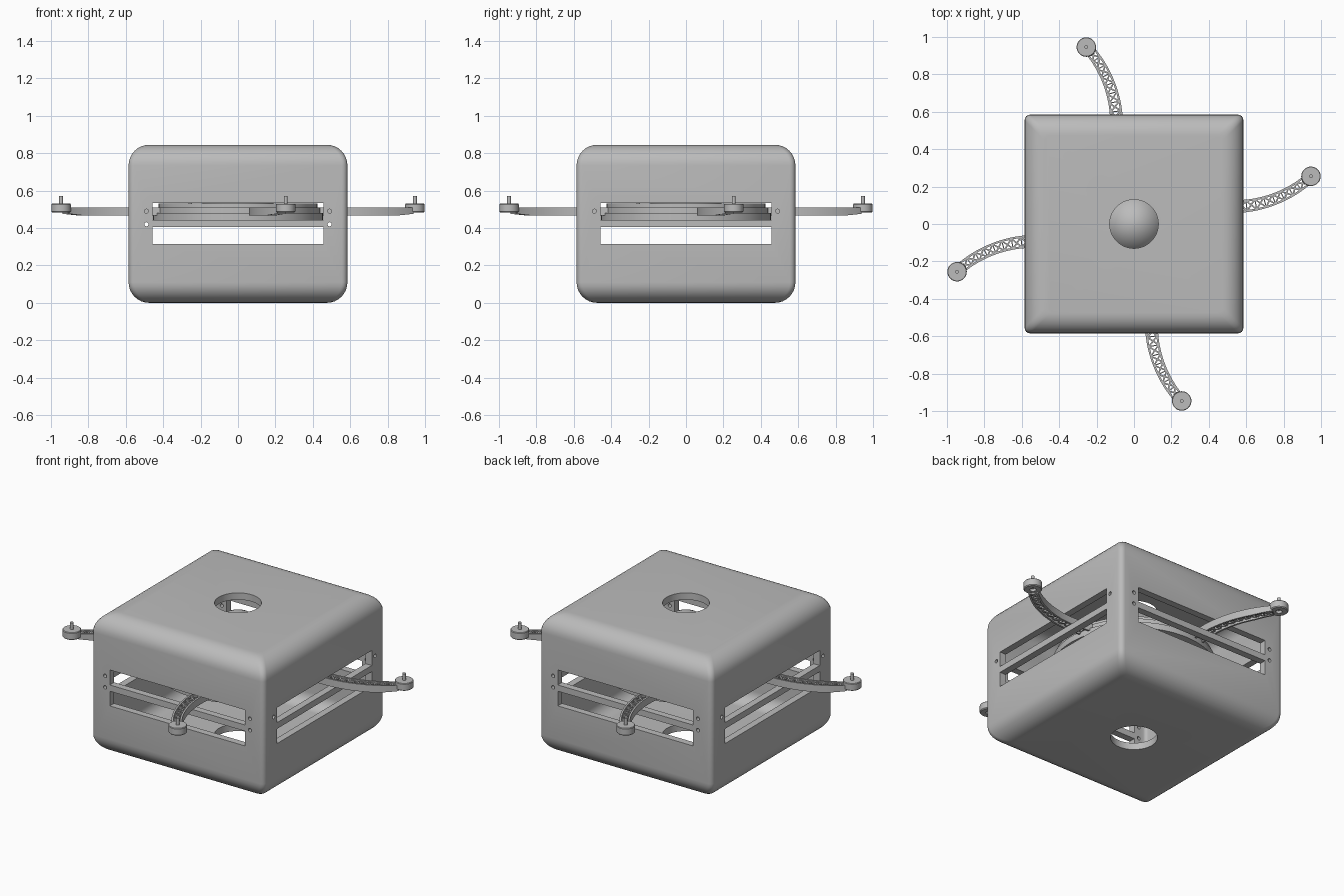
import bpy, bmesh
from math import sin, cos, pi, radians
from mathutils import Vector

if "Cube" in bpy.data.objects:
    bpy.data.objects.remove(bpy.data.objects["Cube"], do_unlink=True)

GREY = (0.5, 0.5, 0.5, 1)
mat = bpy.data.materials.new("plain grey")
mat.use_nodes = True
mat.diffuse_color = GREY
mat.node_tree.nodes["Principled BSDF"].inputs["Base Color"].default_value = GREY


def finish(bm, name, smooth=True):
    bmesh.ops.recalc_face_normals(bm, faces=bm.faces)
    me = bpy.data.meshes.new(name)
    bm.to_mesh(me)
    bm.free()
    me.materials.append(mat)
    ob = bpy.data.objects.new(name, me)
    bpy.context.collection.objects.link(ob)
    if smooth:
        shade(ob)
    return ob


def activate(ob):
    bpy.ops.object.select_all(action='DESELECT')
    ob.select_set(True)
    bpy.context.view_layer.objects.active = ob


def shade(ob):
    activate(ob)
    bpy.ops.object.shade_smooth_by_angle(angle=radians(30))


def skin(bm, rings):
    """Bridge stacked rings of points and cap both ends."""
    loops = [[bm.verts.new(p) for p in ring] for ring in rings]
    n = len(loops[0])
    for a, b in zip(loops, loops[1:]):
        for i in range(n):
            j = (i + 1) % n
            bm.faces.new((a[i], a[j], b[j], b[i]))
    bm.faces.new(loops[0][::-1])
    bm.faces.new(loops[-1])


def lathe(bm, profile, at=(0, 0), n=64):
    skin(bm, [[(at[0] + r * cos(2 * pi * i / n), at[1] + r * sin(2 * pi * i / n), z)
               for i in range(n)] for r, z in profile])


def rounded_block(name, half, z0, z1, r, corner, steps=8):
    """Square block: large rounding above and below, small rounding on upright edges."""
    def outline(h, z):
        pts = []
        for q in range(4):
            cx, cy = [(1, 1), (-1, 1), (-1, -1), (1, -1)][q]
            for k in range(5):
                a = (q + k / 4) * pi / 2
                pts.append((cx * (h - corner) + corner * cos(a),
                            cy * (h - corner) + corner * sin(a), z))
        return pts
    angles = [pi / 2 * k / steps for k in range(steps + 1)]
    rings = [outline(half - r * (1 - sin(a)), z0 + r * (1 - cos(a))) for a in angles]
    rings += [outline(half - r * (1 - cos(a)), z1 - r * (1 - sin(a))) for a in angles]
    bm = bmesh.new()
    skin(bm, rings)
    return finish(bm, name, smooth=False)


def cut(target, cutter):
    cutter.hide_render = True
    mod = target.modifiers.new("cut", 'BOOLEAN')
    mod.operation = 'DIFFERENCE'
    mod.solver = 'EXACT'
    mod.object = cutter
    activate(target)
    bpy.ops.object.modifier_apply(modifier=mod.name)
    bpy.data.objects.remove(cutter, do_unlink=True)


def box_cutter(x0, x1, y0, y1, z0, z1):
    bm = bmesh.new()
    skin(bm, [[(x0, y0, z), (x1, y0, z), (x1, y1, z), (x0, y1, z)] for z in (z0, z1)])
    return finish(bm, "cutter", smooth=False)


def hole_cutter(radius, length, n=16):
    bm = bmesh.new()
    lathe(bm, [(radius, -length), (radius, length)], n=n)
    return finish(bm, "cutter", smooth=False)


# Hollow housing with round openings above and below
shell = rounded_block("housing", 0.585, 0, 0.845, 0.11, 0.03)
cut(shell, rounded_block("cutter", 0.543, 0.042, 0.803, 0.075, 0.02))
cut(shell, hole_cutter(0.13, 2, 64))

# Two long slots on every side
for z0, z1 in ((0.315, 0.405), (0.443, 0.535)):
    cut(shell, box_cutter(-0.458, 0.458, -1, 1, z0, z1))
    cut(shell, box_cutter(-1, 1, -0.458, 0.458, z0, z1))

# Screw holes beside the slots
for side in (-0.49, 0.49):
    for axis, z in (("y", 0.42), ("y", 0.49), ("x", 0.49)):
        c = hole_cutter(0.011, 1)
        if axis == "y":
            c.rotation_euler = (pi / 2, 0, 0)
            c.location = (side, 0, z)
        else:
            c.rotation_euler = (0, pi / 2, 0)
            c.location = (0, side, z)
        cut(shell, c)
shade(shell)

# Stepped turntable carrying the arms, with a domed hub under the top opening
bm = bmesh.new()
steps = [(0.3, 0.443), (0.455, 0.443), (0.455, 0.48), (0.44, 0.48), (0.44, 0.51),
         (0.425, 0.51), (0.425, 0.532)]
dome = [(0.19 * cos(a), 0.532 + 0.258 * sin(a))
        for a in [pi / 2 * k / 12 for k in range(12)]]
lathe(bm, steps + dome + [(0.004, 0.79)], n=96)
finish(bm, "turntable")

# Curved lattice arm
CENTRE, R = Vector((0.531, 0.713)), 0.62
A0, A1, CELLS = radians(-12), radians(39), 11


def arc(t, side):
    a = A0 + (A1 - A0) * t
    off = side * (0.031 - 0.008 * t)
    return CENTRE + (R + off) * Vector((sin(a), -cos(a)))


def bar(bm, p, q, w, z0, z1):
    d = (q - p).normalized() * w / 2
    s = Vector((-d.y, d.x))
    skin(bm, [[(*v, z) for v in (p - s, q - s, q + s, p + s)] for z in (z0, z1)])


def sweep(bm, side, w, z0, z1, n=24):
    """Rail with a rectangular section following the arc."""
    rings = []
    for k in range(n + 1):
        t = k / n
        p = arc(t, side)
        out = (p - CENTRE).normalized() * w / 2
        low = z0 + 0.01 * max(0, t - 0.8) * 5
        rings.append([(*(p - out), low), (*(p + out), low),
                      (*(p + out), z1), (*(p - out), z1)])
    skin(bm, rings)


bm = bmesh.new()
for side in (-1, 1):
    sweep(bm, side, 0.011, 0.466, 0.51)
for k in range(CELLS):
    t0, t1 = k / CELLS, (k + 1) / CELLS
    bar(bm, arc(t0, -1), arc(t1, 1), 0.008, 0.476, 0.506)
    bar(bm, arc(t0, 1), arc(t1, -1), 0.008, 0.476, 0.506)
    bar(bm, arc(t1, -1), arc(t1, 1), 0.006, 0.476, 0.503)
arm = finish(bm, "arm_1")

# Round tip with an upright pin and a hollow underside
TIP = (0.946, 0.255)
bm = bmesh.new()
lathe(bm, [(0.018, 0.5), (0.018, 0.484), (0.047, 0.484), (0.052, 0.489), (0.052, 0.526),
           (0.049, 0.53), (0.01, 0.53), (0.01, 0.57)], TIP, 40)
tip = finish(bm, "arm_tip_1")

# Repeat arm and tip around the housing
for k in range(1, 4):
    for src, label in ((arm, "arm"), (tip, "arm_tip")):
        ob = bpy.data.objects.new(f"{label}_{k + 1}", src.data)
        ob.rotation_euler.z = k * pi / 2
        bpy.context.collection.objects.link(ob)
